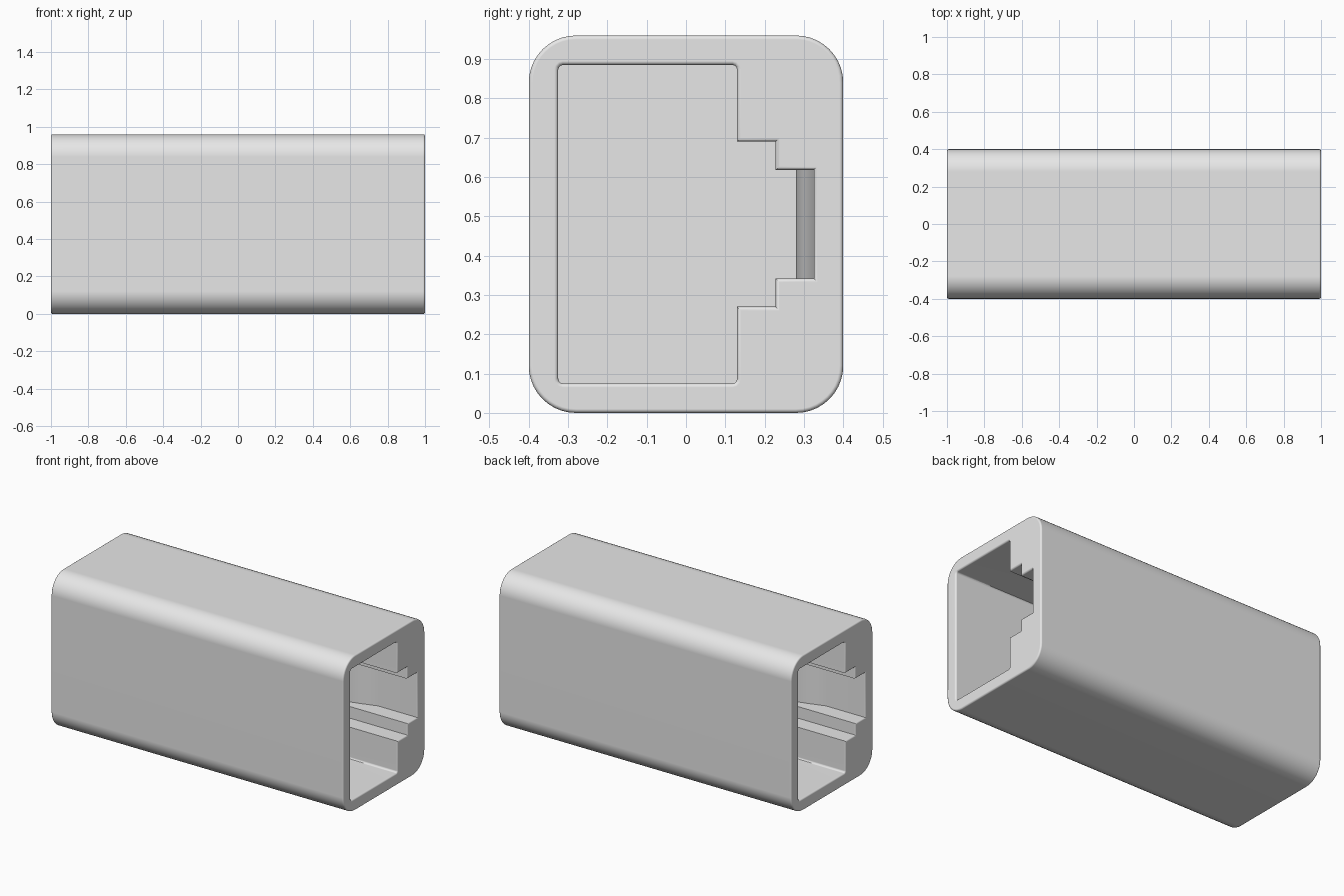
import bpy, bmesh
from math import sin, cos, pi
from mathutils import Vector

cube = bpy.data.objects.get("Cube")
if cube:
    bpy.data.objects.remove(cube, do_unlink=True)

MID = 0.48      # height of the long axis
LIP = 0.01      # small rounding around both ends
STEPS = 4

grey = bpy.data.materials.new("light_grey_plastic")
grey.use_nodes = True
colour = (0.8, 0.8, 0.8, 1)
grey.diffuse_color = colour
grey.node_tree.nodes["Principled BSDF"].inputs["Base Color"].default_value = colour


def corner(cy, cz, radius, start, count):
    """Quarter arc in the y-z plane, counter-clockwise."""
    angles = [start + pi / 2 * i / count for i in range(count + 1)]
    return [Vector((cy + radius * cos(a), cz + radius * sin(a))) for a in angles]


def outline_shell():
    r, y, z = 0.12, 0.4, 0.48
    centres = [(y - r, z - r), (r - y, z - r), (r - y, r - z), (y - r, r - z)]
    return [p for i, c in enumerate(centres) for p in corner(*c, r, i * pi / 2, 10)]


def outline_socket(slot):
    """Plug opening with two steps narrowing toward the latch slot."""
    r, z, near, far = 0.012, 0.405, 0.13, -0.325
    latch = [(near, -0.21), (0.228, -0.21), (0.228, -0.138), (slot, -0.138)]
    steps = [Vector(p) for p in latch]
    steps += [Vector((p.x, -p.y)) for p in reversed(steps)]
    return (steps + corner(near - r, z - r, r, 0, 3)
            + corner(far + r, z - r, r, pi / 2, 3)
            + corner(far + r, r - z, r, pi, 3)
            + corner(near - r, r - z, r, 3 * pi / 2, 3))


def grow(points, d):
    """Offset a counter-clockwise outline outward by d."""
    result = []
    for i, p in enumerate(points):
        a = (p - points[i - 1]).normalized()
        b = (points[(i + 1) % len(points)] - p).normalized()
        na, nb = Vector((a.y, -a.x)), Vector((b.y, -b.x))
        result.append(p + (na + nb) * d / (1 + na.dot(nb)))
    return result


def loft(name, sections, turn=1):
    """Skin (x, outline) sections; turn=-1 rotates half a turn about z."""
    bm = bmesh.new()
    rings = [[bm.verts.new((turn * x, turn * p.x, MID + p.y)) for p in pts]
             for x, pts in sections]
    for a, b in zip(rings, rings[1:]):
        for i in range(len(a)):
            bm.faces.new((a[i - 1], a[i], b[i], b[i - 1]))
    bm.faces.new(rings[0])
    bm.faces.new(rings[-1])
    bmesh.ops.recalc_face_normals(bm, faces=bm.faces)
    mesh = bpy.data.meshes.new(name)
    bm.to_mesh(mesh)
    bm.free()
    mesh.materials.append(grey)
    obj = bpy.data.objects.new(name, mesh)
    bpy.context.collection.objects.link(obj)
    return obj


arc = [pi / 2 * i / STEPS for i in range(STEPS + 1)]

# Rounded outer shell with softened ends
shell = outline_shell()
end = [(1 - LIP + LIP * sin(t), grow(shell, -LIP * (1 - cos(t)))) for t in arc]
body = loft("coupler_body", [(-x, pts) for x, pts in reversed(end)] + end)

# Socket cutter: closed inner end, sloped latch slot, flared mouth
mouth = outline_socket(0.325)
socket = [(0.15, outline_socket(0.28)), (0.58, outline_socket(0.28)),
          (0.65, outline_socket(0.3)), (0.73, mouth)]
socket += [(1 - LIP + LIP * sin(t), grow(mouth, LIP * (1 - cos(t)))) for t in arc]
socket.append((1.05, grow(mouth, LIP)))

cutters = [loft("right_socket_cutter", socket), loft("left_socket_cutter", socket, -1)]
bpy.context.view_layer.objects.active = body
for cutter in cutters:
    mod = body.modifiers.new("socket", "BOOLEAN")
    mod.operation = "DIFFERENCE"
    mod.solver = "EXACT"
    mod.object = cutter
    bpy.ops.object.modifier_apply(modifier=mod.name)
for cutter in cutters:
    bpy.data.objects.remove(cutter, do_unlink=True)

# Smooth rounded corners, crisp steps, flat-looking large faces
bpy.ops.object.select_all(action="DESELECT")
body.select_set(True)
bpy.ops.object.shade_smooth_by_angle(angle=pi / 6)
weighted = body.modifiers.new("even_shading", "WEIGHTED_NORMAL")
weighted.keep_sharp = True
